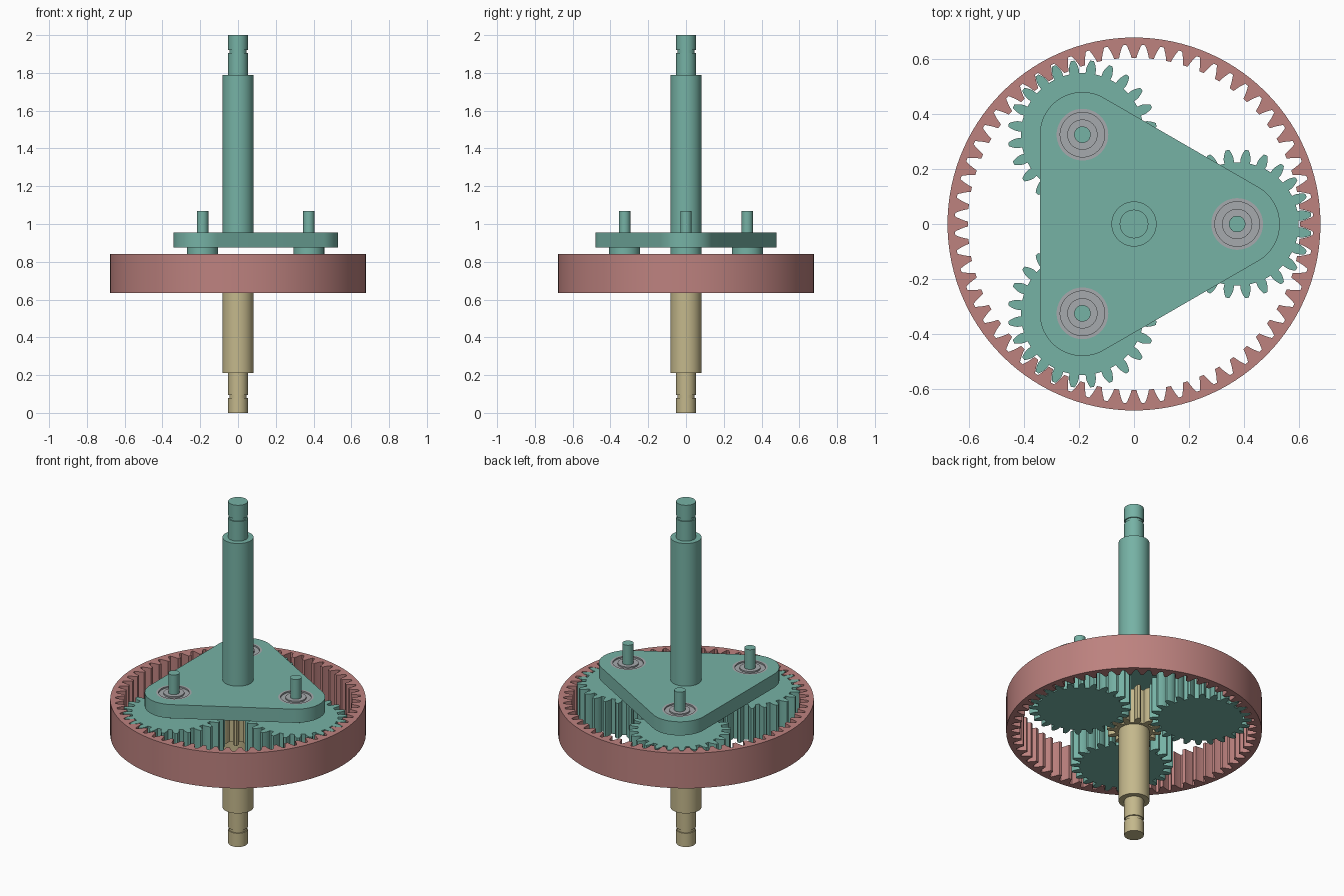
import bpy, bmesh, math
from math import sin, cos, tan, pi, radians, acos

if "Cube" in bpy.data.objects:
    bpy.data.objects.remove(bpy.data.objects["Cube"])


def material(name, rgb):
    m = bpy.data.materials.new(name)
    lin = [((c / 255 + 0.055) / 1.055) ** 2.4 for c in rgb]
    m.diffuse_color = (*lin, 1)
    m.use_nodes = True
    m.node_tree.nodes["Principled BSDF"].inputs["Base Color"].default_value = m.diffuse_color
    return m


TEAL = material("teal", (118, 178, 165))
ROSE = material("dusty_rose", (189, 130, 127))
TAN = material("tan", (196, 184, 140))
GREY = material("grey", (166, 170, 173))


def finish(name, bm, mat):
    bmesh.ops.recalc_face_normals(bm, faces=bm.faces)
    me = bpy.data.meshes.new(name)
    bm.to_mesh(me)
    bm.free()
    me.materials.append(mat)
    for p in me.polygons:
        p.use_smooth = True
    me.set_sharp_from_angle(angle=radians(30))
    ob = bpy.data.objects.new(name, me)
    bpy.context.collection.objects.link(ob)
    return ob


def plate(name, loops, z0, z1, mat):
    """Flat outline, with further loops as holes, extruded from z0 to z1."""
    bm = bmesh.new()
    edges = []
    for loop in loops:
        vs = [bm.verts.new((x, y, z0)) for x, y in loop]
        edges += [bm.edges.new((vs[i - 1], vs[i])) for i in range(len(vs))]
    bmesh.ops.triangle_fill(bm, edges=edges, use_beauty=True)
    ext = bmesh.ops.extrude_face_region(bm, geom=bm.faces[:], use_keep_orig=True)
    top = [g for g in ext["geom"] if isinstance(g, bmesh.types.BMVert)]
    bmesh.ops.translate(bm, verts=top, vec=(0, 0, z1 - z0))
    return finish(name, bm, mat)


def lathe(name, profile, mat, centre=(0, 0), n=48, closed=False):
    """Turn (radius, z) points around a vertical axis."""
    bm = bmesh.new()
    rings = [[bm.verts.new((centre[0] + r * cos(2 * pi * i / n),
                            centre[1] + r * sin(2 * pi * i / n), z)) for i in range(n)]
             for r, z in profile]
    pairs = list(zip(rings, rings[1:]))
    if closed:
        pairs.append((rings[-1], rings[0]))
    else:
        bm.faces.new(rings[0])
        bm.faces.new(rings[-1])
    for a, b in pairs:
        for i in range(n):
            bm.faces.new((a[i - 1], a[i], b[i], b[i - 1]))
    return finish(name, bm, mat)


def circle(r, centre=(0, 0), n=48):
    return [(centre[0] + r * cos(2 * pi * i / n), centre[1] + r * sin(2 * pi * i / n))
            for i in range(n)]


MODULE = 0.625 / 30


def gear_outline(teeth, add, ded, phase=0, centre=(0, 0), slack=0.96):
    """Involute tooth outline with a tooth centred on the phase angle."""
    pitch = teeth * MODULE / 2
    base = pitch * cos(radians(20))
    root, tip = pitch - ded * MODULE, pitch + add * MODULE
    inv = lambda a: tan(a) - a
    start = max(base, root)
    flank = []
    for i in range(6):
        r = start + (tip - start) * i / 5
        half = pi / (2 * teeth) * slack + inv(radians(20)) - inv(acos(min(1, base / r)))
        flank.append((r, max(half, 0.003)))
    if root < start:
        flank.insert(0, (root, flank[0][1]))
    tooth = [(r, -h) for r, h in flank] + [(r, h) for r, h in reversed(flank)]
    return [(centre[0] + r * cos(phase + 2 * pi * k / teeth + a),
             centre[1] + r * sin(phase + 2 * pi * k / teeth + a))
            for k in range(teeth) for r, a in tooth]


Z0, Z1 = 0.635, 0.84          # gear faces
C0, C1 = 0.875, 0.955         # carrier plate
ORBIT = 0.375
angles = [2 * pi * k / 3 for k in range(3)]
centres = [(ORBIT * cos(a), ORBIT * sin(a)) for a in angles]

# Ring gear with internal teeth
plate("ring_gear", [circle(0.678, n=120), gear_outline(60, 1.25, 1.0, radians(3), slack=1.04)],
      Z0, Z1, ROSE)

# Sun gear and input shaft
plate("sun_gear", [gear_outline(12, 1.0, 1.25)], Z0, Z1, TAN)
shaft = [(0.052, 0), (0.052, 0.08), (0.046, 0.08), (0.046, 0.096), (0.052, 0.096),
         (0.052, 0.21), (0.082, 0.21)]
lathe("input_shaft", shaft + [(0.082, Z0 + 0.01)], TAN)

# Output shaft, the same stepped end turned over
lathe("output_shaft", [(r, 2 - z) for r, z in shaft] + [(0.082, C1 - 0.01)], TEAL)

# Rounded triangular carrier with bearing holes
corners = [(c[0] + 0.155 * cos(a + t), c[1] + 0.155 * sin(a + t))
           for a, c in zip(angles, centres)
           for t in [radians(-60 + 5 * i) for i in range(25)]]
plate("carrier", [corners] + [circle(0.094, c) for c in centres], C0, C1, TEAL)

for i, (a, c) in enumerate(zip(angles, centres), 1):
    # Planet gear, meshing with a gap towards the ring tooth
    plate(f"planet_gear_{i}", [gear_outline(24, 1.0, 1.25, a + radians(7.5), c)], Z0, Z1, TEAL)
    # Hub and pin
    lathe(f"planet_pin_{i}", [(0.082, Z1 - 0.005), (0.082, C0), (0.03, C0), (0.03, 1.07)],
          TEAL, c)
    # Bearing with a shallow groove between its races
    lathe(f"bearing_{i}", [(0.03, C0), (0.094, C0), (0.094, C1), (0.081, C1),
                           (0.081, C1 - 0.008), (0.055, C1 - 0.008), (0.055, C1), (0.03, C1)],
          GREY, c, closed=True)
